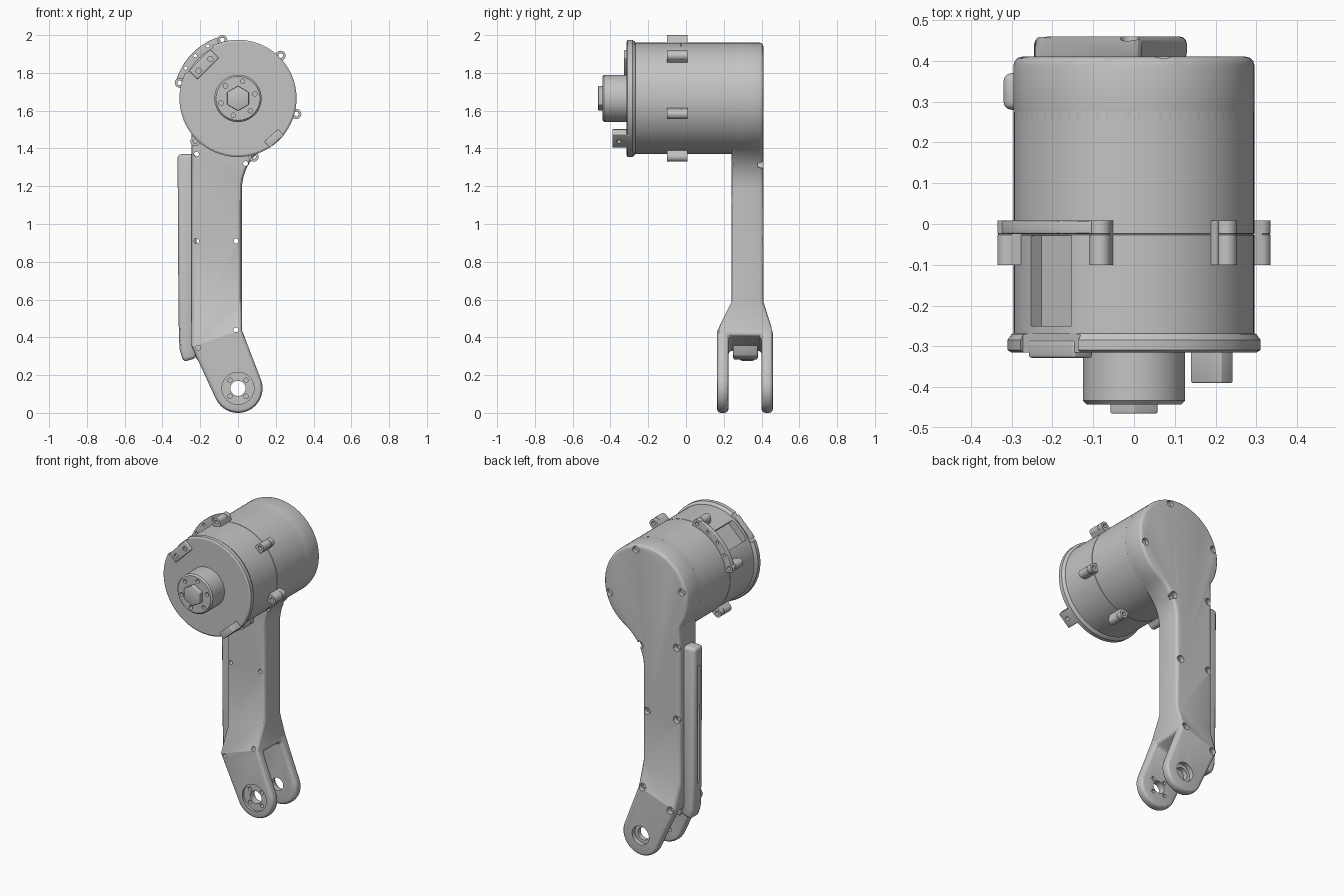
import bpy, bmesh, math
from mathutils import Vector

if "Cube" in bpy.data.objects:
    bpy.data.objects.remove(bpy.data.objects["Cube"])

grey = bpy.data.materials.new("grey_metal")
grey.use_nodes = True
grey.diffuse_color = (0.55, 0.55, 0.55, 1)
grey.node_tree.nodes["Principled BSDF"].inputs["Base Color"].default_value = grey.diffuse_color

DRUM = (0, 1.665)
PIVOT = (0, 0.13)
R = 0.295
parts = []


def finish(name, bm, bevel=0, cutter=False):
    bmesh.ops.recalc_face_normals(bm, faces=bm.faces)
    mesh = bpy.data.meshes.new(name)
    bm.to_mesh(mesh)
    bm.free()
    mesh.materials.append(grey)
    ob = bpy.data.objects.new(name, mesh)
    bpy.context.collection.objects.link(ob)
    if bevel:
        mod = ob.modifiers.new("bevel", 'BEVEL')
        mod.width, mod.segments = bevel, 3
        mod.limit_method, mod.angle_limit = 'ANGLE', math.radians(40)
    ob.hide_render = cutter
    if not cutter:
        parts.append(ob)
    return ob


def prism_mesh(outline, y0, y1):
    bm = bmesh.new()
    face = bm.faces.new([bm.verts.new((x, y0, z)) for x, z in outline])
    ext = bmesh.ops.extrude_face_region(bm, geom=[face])
    verts = [g for g in ext["geom"] if isinstance(g, bmesh.types.BMVert)]
    bmesh.ops.translate(bm, verts=verts, vec=(0, y1 - y0, 0))
    return bm


def prism(name, outline, y0, y1, **kw):
    return finish(name, prism_mesh(outline, y0, y1), **kw)


def lathe(name, profile, centre, steps=64, **kw):
    """Spin (radius, y) points round an axis along y."""
    bm = bmesh.new()
    verts = [bm.verts.new((r, y, 0)) for r, y in
             [(0, profile[0][1])] + profile + [(0, profile[-1][1])]]
    edges = [bm.edges.new(p) for p in zip(verts, verts[1:])]
    bmesh.ops.spin(bm, geom=verts + edges, axis=(0, 1, 0), cent=(0, 0, 0),
                   angle=math.tau, steps=steps)
    bmesh.ops.remove_doubles(bm, verts=bm.verts, dist=1e-5)
    bmesh.ops.translate(bm, verts=bm.verts, vec=(centre[0], 0, centre[1]))
    return finish(name, bm, **kw)


def polar(centre, r, deg):
    a = math.radians(deg)
    return centre[0] + r * math.cos(a), centre[1] + r * math.sin(a)


def arc(centre, r, a0, a1, n):
    return [polar(centre, r, a0 + (a1 - a0) * i / n) for i in range(n + 1)]


def block(name, r, deg, depth, width, y0, y1, **kw):
    """Box on the drum at a radius and angle, turned to face outwards."""
    c = Vector(polar(DRUM, r, deg))
    u = Vector(polar((0, 0), depth / 2, deg))
    v = Vector(polar((0, 0), width / 2, deg + 90))
    return prism(name, [c - u - v, c + u - v, c + u + v, c - u + v], y0, y1, **kw)


def volume(mesh):
    bm = bmesh.new()
    bm.from_mesh(mesh)
    v = abs(bm.calc_volume(signed=True))
    bm.free()
    return v


def cut(target, cutter):
    """Subtract the cutter, keeping the first solver result that leaves a sound body."""
    for solver in ('EXACT', 'MANIFOLD', 'FLOAT'):
        mod = target.modifiers.new("cut", 'BOOLEAN')
        mod.object, mod.operation, mod.solver = cutter, 'DIFFERENCE', solver
        result = bpy.data.meshes.new_from_object(
            target.evaluated_get(bpy.context.evaluated_depsgraph_get()))
        if 0.7 < volume(result) / volume(target.data) < 1.02:
            target.modifiers.clear()
            target.data = result
            break
        target.modifiers.remove(mod)
    bpy.data.objects.remove(cutter)


def hole(target, profile, centre, steps=24):
    cut(target, lathe("hole_cutter", profile, centre, steps, cutter=True))


# Arm: drum back, flared neck, shank and fork in one outline
right, left = Vector((0.02, 0, 0.44)), Vector((-0.245, 0, 0.35))
outline = (arc(DRUM, R, 213.9, -59.1, 54)
           + arc((0.29, 1.18), 0.27, 120.9, 180, 12)[1:]
           + [(right.x, right.z)]
           + arc(PIVOT, 0.13, 21, -155.2, 32)
           + [(left.x, left.z)])
bm = prism_mesh(outline, 0, 1)
along = (right - left).normalized()
normal = Vector((-along.z, 0, along.x))
SHOULDER, SLOT_TOP, SLOT_FRONT, SLOT_BACK = 0.145, -0.03, 0.225, 0.4


def height(v):
    return (v.co - right).dot(normal)


for offset in (SLOT_TOP, 0, SHOULDER):
    bmesh.ops.bisect_plane(bm, geom=bm.verts[:] + bm.edges[:] + bm.faces[:], dist=1e-4,
                           plane_co=right + normal * offset, plane_no=normal)
for v in bm.verts:
    t = min(1, max(0, height(v) / SHOULDER))
    v.co.y = 0.46 - 0.05 * t if v.co.y > 0.5 else 0.165 + 0.075 * t


# Open the fork: ring cuts, drop the middle band, then wall the slot
def fork_faces():
    return [f for f in bm.faces if all(height(v) < SLOT_TOP + 1e-3 for v in f.verts)]


for y in (SLOT_FRONT, SLOT_BACK):
    faces = fork_faces()
    geom = faces + list({e for f in faces for e in f.edges} | {v for f in faces for v in f.verts})
    bmesh.ops.bisect_plane(bm, geom=geom, dist=1e-5, plane_co=(0, y, 0), plane_no=(0, 1, 0))
bmesh.ops.delete(bm, context='FACES', geom=[
    f for f in fork_faces()
    if all(SLOT_FRONT - 1e-3 < v.co.y < SLOT_BACK + 1e-3 for v in f.verts)])
rims = [e for e in bm.edges if e.is_boundary]
ceiling = [e for e in rims if abs(e.verts[0].co.y - e.verts[1].co.y) > 0.1]
for y in (SLOT_FRONT, SLOT_BACK):
    ends = [v for e in ceiling for v in e.verts if abs(v.co.y - y) < 1e-3][:2]
    lip = bm.edges.new(ends)
    rim = [e for e in rims if all(abs(v.co.y - y) < 1e-3 for v in e.verts)]
    bmesh.ops.edgeloop_fill(bm, edges=rim + [lip])
    ceiling.append(lip)
bmesh.ops.edgeloop_fill(bm, edges=ceiling)
arm = finish("arm", bm, bevel=0.02)

# Screw holes with countersunk backs
for x, z, back in [(-0.22, 1.37, 0.38), (0.04, 1.32, 0.38), (-0.22, 0.91, 0.38),
                   (-0.01, 0.91, 0.38), (-0.01, 0.44, 0.43), (-0.21, 0.345, 0.43)]:
    hole(arm, [(0.013, 0.1), (0.013, back), (0.023, back), (0.023, 0.5)], (x, z))
for deg in (75, -15, 165):
    hole(arm, [(0.022, 0.385), (0.022, 0.5)], polar(DRUM, 0.265, deg))

# Pivot bore, recesses and bolt circle
hole(arm, [(0.085, 0.1), (0.085, 0.18), (0.04, 0.18), (0.04, 0.43),
           (0.06, 0.43), (0.06, 0.5)], PIVOT, 48)
for deg in (45, 135, 225, 315):
    hole(arm, [(0.012, 0.17), (0.012, 0.3)], polar(PIVOT, 0.06, deg))

# Cable cover along the arm, with its open channel
cover = prism("cable_cover", [(-0.32, 1.37), (-0.22, 1.37), (-0.22, 0.29), (-0.29, 0.27),
                              (-0.31, 0.34), (-0.315, 0.5)], 0.28, 0.37, bevel=0.02)
cut(cover, prism("channel_cutter", [(-0.302, 1.5), (-0.25, 1.5), (-0.25, 0.4), (-0.302, 0.4)],
                 0.3, 0.35, cutter=True))
cut(cover, prism("side_slot_cutter", [(-0.4, 1.25), (-0.29, 1.25), (-0.29, 0.5), (-0.4, 0.5)],
                 0.315, 0.335, cutter=True))
prism("cable_guide", [(-0.24, 0.36), (-0.12, 0.38), (-0.15, 0.3), (-0.22, 0.28)],
      0.25, 0.38, bevel=0.01)

# Drum with seam groove and front flange
drum = lathe("drum", [(0.3, -0.315), (0.31, -0.309), (0.31, -0.284), (0.3, -0.27), (R, -0.268),
                      (R, -0.027), (R - 0.003, -0.026), (R - 0.003, -0.024), (R, -0.023),
                      (R, 0.275)], DRUM, 96)
cut(drum, block("window_cutter", 0.34, 135, 0.18, 0.14, -0.25, -0.03, cutter=True))
cut(drum, block("flange_cutter", 0.34, 135, 0.11, 0.2, -0.4, -0.269, cutter=True))

# Connector on the front edge
connector = block("connector", 0.255, 135, 0.065, 0.16, -0.328, -0.285, bevel=0.006)
for deg in (125, 145):
    hole(connector, [(0.014, -0.4), (0.014, -0.31)], polar(DRUM, 0.255, deg), 16)

# Stop tab at the lower front edge
tab = block("stop_tab", 0.285, -48, 0.045, 0.1, -0.39, -0.29, bevel=0.004)
bm = bmesh.new()
bmesh.ops.create_uvsphere(bm, u_segments=16, v_segments=8, radius=0.012)
spot = polar(DRUM, 0.3075, -48)
bmesh.ops.translate(bm, verts=bm.verts, vec=(spot[0], -0.355, spot[1]))
cut(tab, finish("tab_hole_cutter", bm, cutter=True))

# Lugs round the seam
for deg in range(-75, 285, 60):
    lug_at = polar(DRUM, 0.32, deg)
    lug = lathe("lug", [(0.026, -0.1), (0.026, -0.027), (0.024, -0.026), (0.024, -0.024),
                        (0.026, -0.023), (0.026, 0.008)], lug_at, 24)
    base = block("lug_base", 0.298, deg, 0.04, 0.052, -0.1, 0.008)
    for ob in (lug, base):
        hole(ob, [(0.012, -0.2), (0.012, 0.1)], lug_at)

# Curved bracket joining the two upper lugs
bracket = prism("bracket", arc(DRUM, 0.34, 107, 163, 24) + arc(DRUM, 0.285, 163, 107, 24),
                -0.024, 0.008, bevel=0.004)
for deg in (120, 135, 150):
    hole(bracket, [(0.009, -0.1), (0.009, 0.1)], polar(DRUM, 0.32, deg), 16)

# Output hub with bolt circle and hexagonal socket
hub = lathe("hub", [(0.116, -0.442), (0.125, -0.433), (0.125, -0.3)], DRUM)
for deg in range(15, 375, 60):
    hole(hub, [(0.012, -0.5), (0.012, -0.42)], polar(DRUM, 0.093, deg), 16)
boss = prism("hex_boss", arc(DRUM, 0.066, 30, 330, 5), -0.465, -0.41, bevel=0.004)
cut(boss, prism("socket_cutter", arc(DRUM, 0.05, 30, 330, 5), -0.5, -0.43, cutter=True))

# Bake the bevels and smooth the round faces
bpy.ops.object.select_all(action='DESELECT')
for ob in parts:
    ob.select_set(True)
bpy.context.view_layer.objects.active = parts[0]
bpy.ops.object.convert(target='MESH')
bpy.ops.object.shade_smooth_by_angle(angle=math.radians(30))
